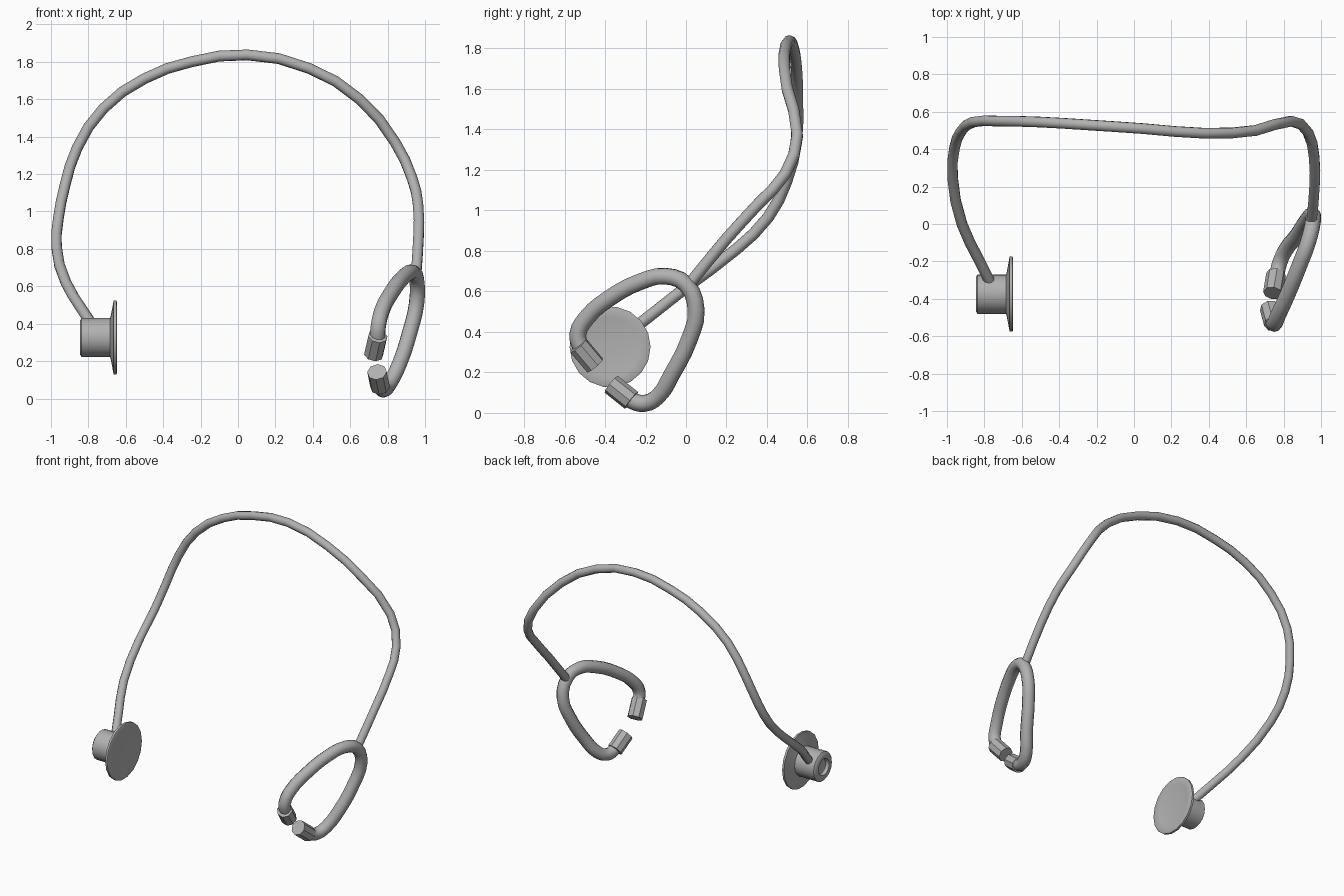
import bpy, math
from mathutils import Vector

if "Cube" in bpy.data.objects:
    bpy.data.objects.remove(bpy.data.objects["Cube"])

# Mid-dark grey used on every part
grey = bpy.data.materials.new("dark_grey")
grey.diffuse_color = (0.44, 0.44, 0.44, 1)
grey.use_nodes = True
grey.node_tree.nodes["Principled BSDF"].inputs["Base Color"].default_value = grey.diffuse_color


def finish(ob, name):
    bpy.ops.object.select_all(action='DESELECT')
    ob.select_set(True)
    bpy.context.view_layer.objects.active = ob
    ob.name = name
    ob.data.materials.clear()
    ob.data.materials.append(grey)
    bpy.ops.object.shade_smooth_by_angle(angle=math.radians(40))


def tube(name, pts, radius, res):
    """Round tube swept along a smooth path."""
    cu = bpy.data.curves.new(name, 'CURVE')
    cu.dimensions = '3D'
    cu.bevel_depth = radius
    cu.bevel_resolution = 3
    cu.resolution_u = res
    cu.use_fill_caps = True
    sp = cu.splines.new('BEZIER')
    sp.bezier_points.add(len(pts) - 1)
    for bp, p in zip(sp.bezier_points, pts):
        bp.co = p
    for bp in sp.bezier_points:
        bp.handle_left_type = bp.handle_right_type = 'AUTO'
    ob = bpy.data.objects.new(name, cu)
    bpy.context.collection.objects.link(ob)
    bpy.ops.object.select_all(action='DESELECT')
    ob.select_set(True)
    bpy.context.view_layer.objects.active = ob
    bpy.ops.object.convert(target='MESH')
    finish(bpy.context.view_layer.objects.active, name)


def lathe(name, profile, origin, axis, sides):
    """Revolve (distance, radius) points around an axis; ends are capped."""
    rot = Vector(axis).normalized().to_track_quat('Z', 'Y')
    verts, faces = [], []
    for h, r in profile:
        for i in range(sides):
            a = 2 * math.pi * i / sides
            p = Vector((r * math.cos(a), r * math.sin(a), h))
            verts.append(rot @ p + Vector(origin))
    for k in range(len(profile) - 1):
        for i in range(sides):
            j = (i + 1) % sides
            faces.append((k * sides + i, k * sides + j,
                          (k + 1) * sides + j, (k + 1) * sides + i))
    last = (len(profile) - 1) * sides
    faces.append(tuple(reversed(range(sides))))
    faces.append(tuple(range(last, last + sides)))
    me = bpy.data.meshes.new(name)
    me.from_pydata(verts, [], faces)
    ob = bpy.data.objects.new(name, me)
    bpy.context.collection.objects.link(ob)
    finish(ob, name)


# Long flexible hose from chest piece to headset
tube("hose", [
    (-0.77, -0.31, 0.38), (-0.83, -0.19, 0.47), (-0.92, 0.0, 0.62),
    (-0.97, 0.25, 0.81), (-0.96, 0.405, 0.965), (-0.925, 0.495, 1.14),
    (-0.86, 0.545, 1.34), (-0.72, 0.55, 1.55), (-0.50, 0.545, 1.71),
    (-0.25, 0.53, 1.80), (0.05, 0.51, 1.837), (0.38, 0.485, 1.765),
    (0.65, 0.50, 1.60), (0.84, 0.55, 1.37), (0.93, 0.49, 1.18),
    (0.963, 0.36, 1.035), (0.965, 0.20, 0.86), (0.95, 0.02, 0.64)], 0.029, 2)

# Headset: one bent tube forming both ear arms
tube("headset_arms", [
    (0.745, -0.515, 0.315), (0.75, -0.535, 0.385), (0.77, -0.49, 0.47),
    (0.82, -0.38, 0.565), (0.885, -0.22, 0.65), (0.93, -0.10, 0.675),
    (0.955, 0.0, 0.635), (0.955, 0.05, 0.51), (0.92, 0.015, 0.36),
    (0.865, -0.07, 0.19), (0.81, -0.14, 0.08), (0.78, -0.205, 0.047),
    (0.765, -0.265, 0.06), (0.755, -0.32, 0.105)], 0.042, 3)

# Ear tips
for name, a, b in (("ear_tip_upper", (0.748, -0.534, 0.335), (0.725, -0.449, 0.234)),
                   ("ear_tip_lower", (0.76, -0.267, 0.06), (0.743, -0.37, 0.142))):
    d = Vector(b) - Vector(a)
    n = d.length
    lathe(name, [(0, 0.042), (0.003, 0.053), (n, 0.053)], a, d, 8)

# Chest piece: hub with recessed back, flared into a wide diaphragm disc
lathe("chest_piece", [
    (0.025, 0.03), (0.02, 0.05), (0.0, 0.06), (0.0, 0.092), (0.01, 0.105),
    (0.162, 0.105), (0.167, 0.125), (0.181, 0.2), (0.196, 0.2),
    (0.2, 0.192), (0.195, 0.15), (0.189, 0.09), (0.187, 0.04)],
    (-0.846, -0.375, 0.326), (1, 0, 0), 18)
